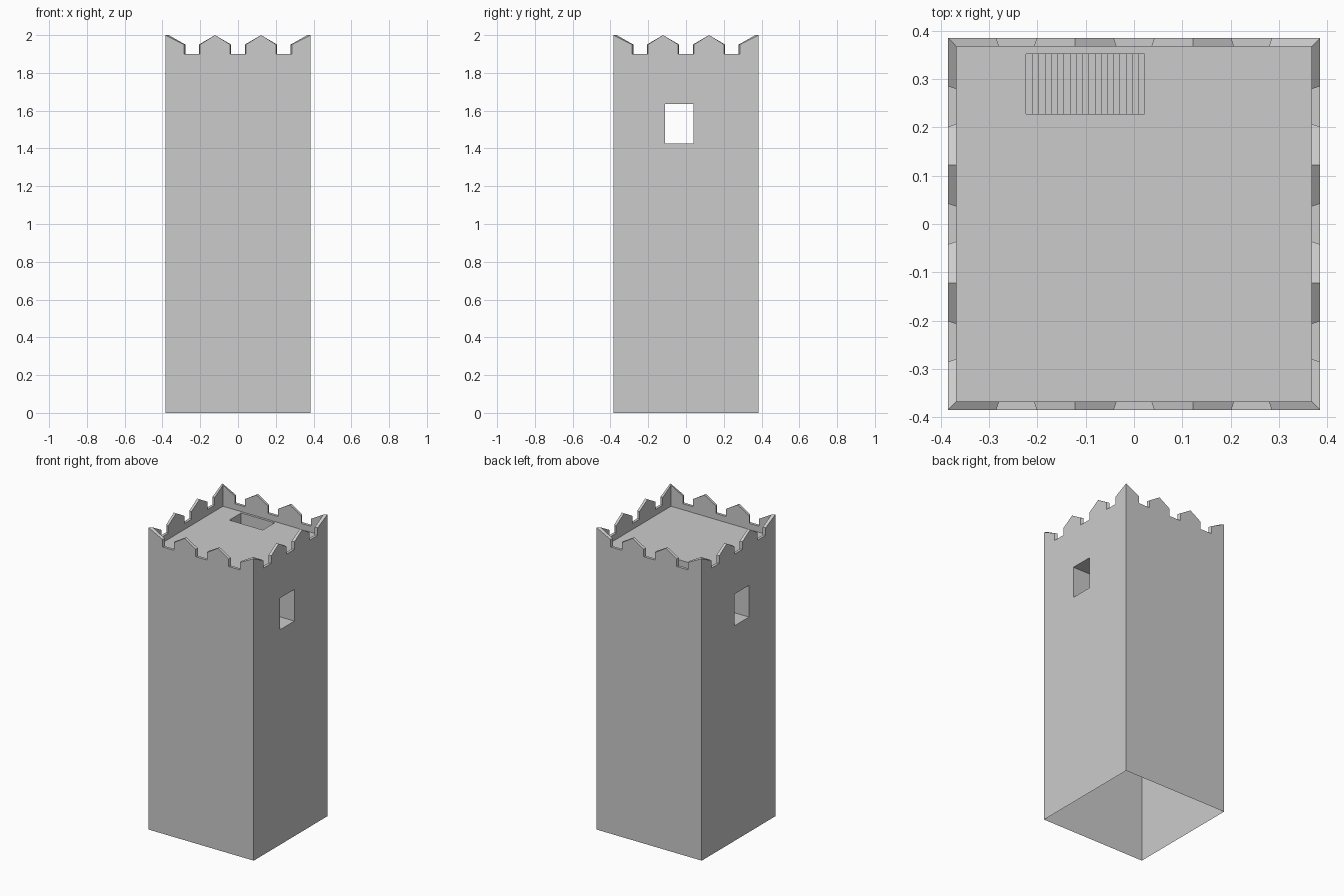
import bpy
import bmesh
from mathutils import Matrix, Vector

if "Cube" in bpy.data.objects:
    bpy.data.objects.remove(bpy.data.objects["Cube"], do_unlink=True)

HALF = 0.385        # half width of the tower
INNER = 0.367       # inner face of the parapet
DECK = 1.86         # height of the roof deck
WIN_Y, WIN_Z = (-0.11, 0.04), (1.425, 1.635)
HATCH_X, HATCH_Y = (-0.223, 0.022), (0.228, 0.352)
STEPS = 19

stone = bpy.data.materials.new("grey_stone")
stone.use_nodes = True
stone.diffuse_color = (0.6, 0.6, 0.6, 1)
bsdf = next(n for n in stone.node_tree.nodes if n.type == 'BSDF_PRINCIPLED')
bsdf.inputs["Base Color"].default_value = (0.6, 0.6, 0.6, 1)
bsdf.inputs["Roughness"].default_value = 0.9


def finish(name, bm, inward=False):
    """Weld, orient and link a mesh as a named part."""
    bmesh.ops.remove_doubles(bm, verts=bm.verts[:], dist=1e-5)
    bmesh.ops.recalc_face_normals(bm, faces=bm.faces[:])
    if inward:
        bmesh.ops.reverse_faces(bm, faces=bm.faces[:])
    mesh = bpy.data.meshes.new(name)
    bm.to_mesh(mesh)
    bm.free()
    mesh.materials.append(stone)
    obj = bpy.data.objects.new(name, mesh)
    bpy.context.scene.collection.objects.link(obj)
    return obj


def face(bm, points):
    return bm.faces.new([bm.verts.new(p) for p in points])


def rect(u, v):
    return [(u[0], v[0]), (u[1], v[0]), (u[1], v[1]), (u[0], v[1])]


def strip(bm, first, second, closed=True):
    """Quads joining two matching point loops."""
    count = len(first)
    for i in range(count if closed else count - 1):
        j = (i + 1) % count
        face(bm, [first[i], first[j], second[j], second[i]])


# Walls: open underneath, with a window opening in the left and right sides
bm = bmesh.new()
side = (-HALF, HALF)
for s in side:
    face(bm, [(x, s, z) for x, z in rect(side, (0, DECK))])
    strip(bm, [(s, y, z) for y, z in rect(side, (0, DECK))],
          [(s, y, z) for y, z in rect(WIN_Y, WIN_Z)])
finish("tower_walls", bm)

# Window passage running straight through the tower
bm = bmesh.new()
strip(bm, *[[(s, y, z) for y, z in rect(WIN_Y, WIN_Z)] for s in side])
finish("window_passage", bm, inward=True)

# Roof deck with a stair hatch
bm = bmesh.new()
strip(bm, [(x, y, DECK) for x, y in rect(side, side)],
      [(x, y, DECK) for x, y in rect(HATCH_X, HATCH_Y)])
bmesh.ops.recalc_face_normals(bm, faces=bm.faces[:])
if next(iter(bm.faces)).normal.z < 0:
    bmesh.ops.reverse_faces(bm, faces=bm.faces[:])
finish("roof_deck", bm)

# Stairwell sides below the hatch
run = (HATCH_X[1] - HATCH_X[0]) / STEPS
floor = DECK - run * (STEPS + 1)
bm = bmesh.new()
strip(bm, *[[(x, y, z) for x, y in rect(HATCH_X, HATCH_Y)] for z in (DECK, floor)])
finish("stairwell", bm, inward=True)

# Stairs descending toward the right side
path = [(HATCH_X[1], DECK)]
for i in range(STEPS):
    x, z = path[-1]
    path += [(x, z - run), (x - run, z - run)]
path += [(HATCH_X[0], floor), (HATCH_X[1], floor)]
bm = bmesh.new()
ends = [[(x, y, z) for x, z in path] for y in HATCH_Y]
strip(bm, *ends)
for end in ends:
    face(bm, end)
finish("stairs", bm)


# Parapet: four mitred walls with pointed merlons and square notches
def parapet_profile(half, notch):
    pts = [(-half, DECK), (-half, 2.0)]
    for centre, peak in ((-0.243, -0.122), (0, 0.122), (0.243, half)):
        for s in (-1, 1):
            heights = (1.95, 1.9) if s < 0 else (1.9, 1.95)
            pts += [(centre + s * notch, z) for z in heights]
        pts.append((peak, 2.0))
    return pts + [(half, DECK)]


bm = bmesh.new()
for turn in range(4):
    spin = Matrix.Rotation(turn * 1.5707963, 3, 'Z')
    loops = [[spin @ Vector((x, -d, z)) for x, z in parapet_profile(d, n)]
             for d, n in ((HALF, 0.042), (INNER, 0.036))]
    for loop in loops:
        face(bm, loop)
    # top surface only: the mitred ends meet the neighbouring walls
    strip(bm, loops[0][1:-1], loops[1][1:-1], closed=False)
finish("parapet", bm)
